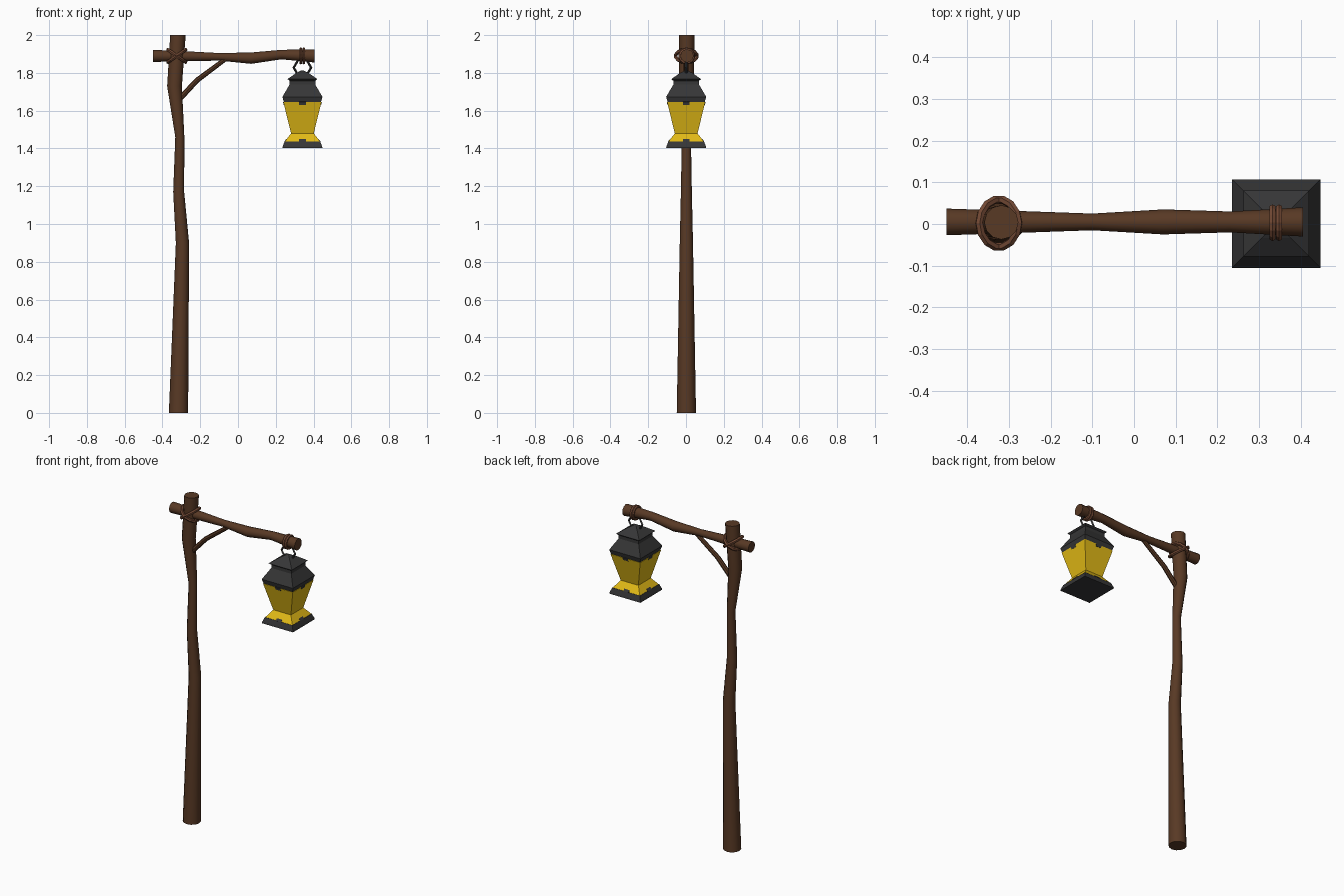
import bpy, bmesh, math
from mathutils import Vector, Matrix

if "Cube" in bpy.data.objects:
    bpy.data.objects.remove(bpy.data.objects["Cube"])


def material(name, rgb):
    m = bpy.data.materials.new(name)
    m.diffuse_color = (*rgb, 1)
    m.use_nodes = True
    m.node_tree.nodes["Principled BSDF"].inputs["Base Color"].default_value = m.diffuse_color
    return m


WOOD = material("dark wood", (0.098, 0.041, 0.018))
ROPE = material("rope brown", (0.17, 0.066, 0.034))
IRON = material("dark iron", (0.037, 0.037, 0.038))
GLASS = material("yellow glass", (0.76, 0.49, 0.008))


def finish(bm, name, mat, smooth=False):
    bmesh.ops.recalc_face_normals(bm, faces=bm.faces)
    me = bpy.data.meshes.new(name)
    bm.to_mesh(me)
    bm.free()
    me.materials.append(mat)
    ob = bpy.data.objects.new(name, me)
    bpy.context.collection.objects.link(ob)
    if smooth:
        bpy.ops.object.select_all(action='DESELECT')
        ob.select_set(True)
        bpy.context.view_layer.objects.active = ob
        bpy.ops.object.shade_smooth_by_angle(angle=math.radians(40))
    return ob


def loft(name, mat, rings, u, v, sides, phase=0.0, smooth=False):
    """Skin rings given as (x, y, z, radius), lying in the u-v plane."""
    bm = bmesh.new()
    u, v = Vector(u), Vector(v)
    loops = []
    for x, y, z, r in rings:
        angles = [phase + 2 * math.pi * i / sides for i in range(sides)]
        loops.append([bm.verts.new(Vector((x, y, z)) + r * (math.cos(a) * u + math.sin(a) * v))
                      for a in angles])
    for a, b in zip(loops, loops[1:]):
        for i in range(sides):
            j = (i + 1) % sides
            bm.faces.new((a[i], a[j], b[j], b[i]))
    bm.faces.new(loops[0])
    bm.faces.new(loops[-1])
    return finish(bm, name, mat, smooth)


def ring(name, mat, loc, rot, major, minor, segs, sides):
    bpy.ops.mesh.primitive_torus_add(location=loc, rotation=rot, major_radius=major,
                                     minor_radius=minor, major_segments=segs, minor_segments=sides)
    ob = bpy.context.object
    ob.name = name
    ob.data.materials.append(mat)
    return ob


X, Y, Z = (1, 0, 0), (0, 1, 0), (0, 0, 1)

# Crooked post, crossbeam and brace
loft("post", WOOD, [(-.315, .002, 0, .051), (-.294, .002, .9, .035), (-.314, .002, 1.17, .029),
                    (-.308, .002, 1.46, .024), (-.336, .002, 1.73, .039), (-.318, .004, 2, .041)],
     X, Y, 12, smooth=True)
loft("crossbeam", WOOD, [(-.45, .005, 1.89, .032), (-.27, .005, 1.888, .026), (-.1, .005, 1.885, .02),
                         (.07, .005, 1.878, .03), (.23, .005, 1.897, .025), (.405, .005, 1.89, .035)],
     Y, Z, 12, smooth=True)
s = math.sqrt(0.5)
loft("brace", WOOD, [(-.325, 0, 1.645, .015), (-.217, 0, 1.761, .014), (-.06, 0, 1.878, .012)],
     Y, (s, 0, -s), 8, smooth=True)

# Rope lashings
for tag, sign in (("a", 1), ("b", -1)):
    ring("post_lashing_" + tag, ROPE, (-.324, .002, 1.89), (0, sign * math.radians(35), 0),
         .057, .010, 14, 6)
    ring("beam_lashing_" + tag, ROPE, (.34 + sign * .008, .003, 1.89), (0, math.pi / 2, 0),
         .037, .008, 14, 6)

# Hanging link
ring("hanging_link", IRON, (.341, .002, 1.828), (math.pi / 2, 0, 0), .046, .007, 6, 4)


def square_stack(name, mat, profile):
    """Four-sided lantern piece from (half width, z) pairs."""
    loft(name, mat, [(.341, .001, z, h * math.sqrt(2)) for h, z in profile],
         X, Y, 4, math.pi / 4)


# Lantern body
square_stack("lantern_roof", IRON, [(.098, 1.645), (.106, 1.673), (.068, 1.738), (.068, 1.758),
                                    (.079, 1.767), (.035, 1.798), (.008, 1.812)])
square_stack("lantern_glass", GLASS, [(.093, 1.437), (.060, 1.48), (.101, 1.646)])
square_stack("lantern_base", IRON, [(.106, 1.403), (.104, 1.412), (.094, 1.438)])

# Small trim tabs on every glass side
for name, out, z, tilt in (("upper_trim_tabs", .099, 1.639, .25), ("lower_trim_tabs", .089, 1.442, -.66)):
    bm = bmesh.new()
    for k in range(4):
        m = (Matrix.Translation((.341, .001, z)) @ Matrix.Rotation(k * math.pi / 2, 4, 'Z')
             @ Matrix.Translation((out, 0, 0)) @ Matrix.Rotation(tilt, 4, 'Y')
             @ Matrix.Diagonal((.004, .036, .016, 1)))
        bmesh.ops.create_cube(bm, size=1, matrix=m)
    finish(bm, name, IRON)
